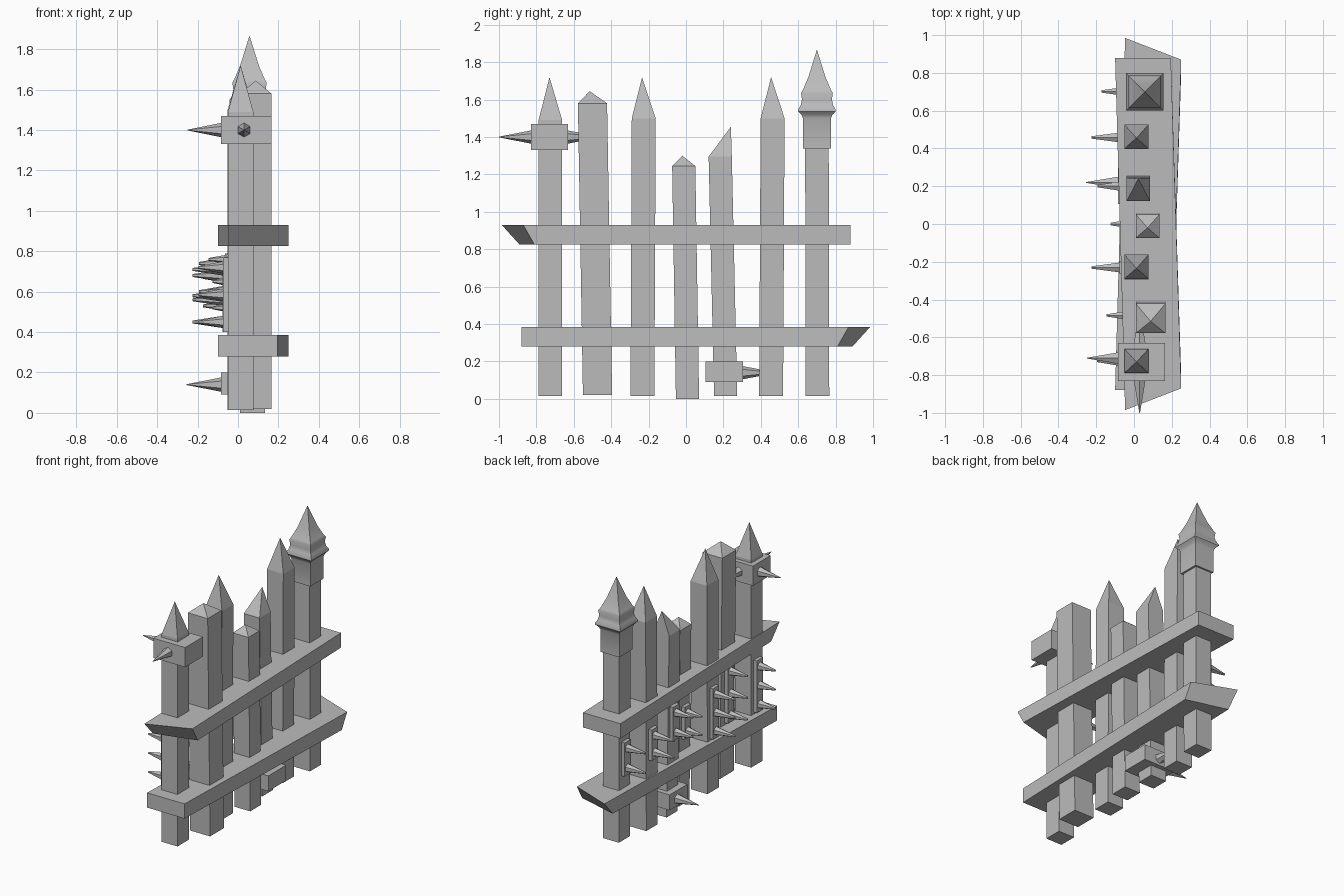
import bpy, bmesh
from math import radians
from mathutils import Vector

if "Cube" in bpy.data.objects:
    bpy.data.objects.remove(bpy.data.objects["Cube"])

GREY = (0.5, 0.5, 0.5, 1)
mat = bpy.data.materials.new("plain_grey")
mat.use_nodes = True
mat.diffuse_color = GREY
mat.node_tree.nodes["Principled BSDF"].inputs["Base Color"].default_value = GREY


def finish(name, bm, smooth_angle=None):
    """Turn a bmesh into a named object with the shared material."""
    bmesh.ops.recalc_face_normals(bm, faces=bm.faces)
    mesh = bpy.data.meshes.new(name)
    bm.to_mesh(mesh)
    bm.free()
    mesh.materials.append(mat)
    if smooth_angle:
        mesh.shade_smooth()
        mesh.set_sharp_from_angle(angle=radians(smooth_angle))
    obj = bpy.data.objects.new(name, mesh)
    bpy.context.collection.objects.link(obj)
    return obj


def square(c, half):
    x, y, z = c
    return [(x + sx * half, y + sy * half, z)
            for sx, sy in ((-1, -1), (1, -1), (1, 1), (-1, 1))]


def loft(name, rings, apex=None, smooth_angle=None):
    """Skin a stack of four-cornered rings, closed by a cap or a point."""
    bm = bmesh.new()
    rows = [[bm.verts.new(p) for p in ring] for ring in rings]
    bm.faces.new(rows[0])
    for a, b in zip(rows, rows[1:]):
        for i in range(4):
            j = (i + 1) % 4
            bm.faces.new((a[i], a[j], b[j], b[i]))
    if apex:
        tip = bm.verts.new(apex)
        for i in range(4):
            bm.faces.new((rows[-1][i], rows[-1][(i + 1) % 4], tip))
    else:
        bm.faces.new(rows[-1])
    return finish(name, bm, smooth_angle)


def box(name, lo, hi):
    def ring(z):
        return [(lo[0], lo[1], z), (hi[0], lo[1], z), (hi[0], hi[1], z), (lo[0], hi[1], z)]
    return loft(name, [ring(lo[2]), ring(hi[2])])


def spike(name, base, direction, length, r=0.035, tip=0.002):
    """Six-sided cone with its wide end at base."""
    d = Vector(direction)
    bm = bmesh.new()
    bmesh.ops.create_cone(bm, cap_ends=True, segments=6, radius1=r, radius2=tip, depth=length)
    bmesh.ops.rotate(bm, verts=bm.verts, matrix=d.to_track_quat("Z", "Y").to_matrix())
    bmesh.ops.translate(bm, verts=bm.verts, vec=Vector(base) + d * length / 2)
    finish(name, bm)


# Pickets: x, bottom y, top y, half width, bottom z, shoulder z, tip y, tip z
pickets = [
    (0.013, -0.725, -0.725, 0.063, 0.015, 1.49, -0.73, 1.72),
    (0.088, -0.473, -0.50, 0.078, 0.02, 1.58, -0.515, 1.645),
    (0.013, -0.233, -0.226, 0.064, 0.015, 1.50, -0.235, 1.72),
    (0.072, 0.008, -0.012, 0.062, 0.0, 1.245, -0.02, 1.30),
    (0.023, 0.212, 0.183, 0.062, 0.015, 1.295, 0.24, 1.455),
    (0.013, 0.455, 0.463, 0.064, 0.015, 1.50, 0.455, 1.72),
    (0.055, 0.703, 0.70, 0.063, 0.015, 1.36, 0.70, 1.42),
]
for n, (x, y0, y1, h, z0, z1, ty, tz) in enumerate(pickets, 1):
    loft(f"picket_{n}", [square((x, y0, z0), h), square((x, y1, z1), h)], (x, ty, tz))

# Flared finial on the tallest post
finial = [(0.075, 1.34), (0.075, 1.50), (0.083, 1.52), (0.10, 1.537), (0.10, 1.547),
          (0.087, 1.57), (0.08, 1.60), (0.085, 1.635), (0.076, 1.65), (0.046, 1.72)]
loft("post_finial", [square((0.057, 0.70, z), h) for h, z in finial],
     (0.057, 0.70, 1.868), smooth_angle=40)


# Rails, each with one square end and one mitred, undercut end
def rail(name, z, side):
    def ring(height, near, far):
        pts = [(-0.047, near), (0.25, far), (0.195, -0.88), (-0.1, -0.88)]
        return [(px, py * side, height) for px, py in pts]
    loft(name, [ring(z, 0.89, 0.81), ring(z + 0.105, 0.985, 0.87)])


rail("upper_rail", 0.825, -1)
rail("lower_rail", 0.28, 1)

# Blocks clamped round two pickets, with long spikes
box("upper_block", (-0.085, -0.83, 1.33), (0.165, -0.63, 1.47))
spike("upper_block_front_spike", (0.03, -0.83, 1.40), (0, -1, 0), 0.17)
spike("upper_block_back_spike", (0.03, -0.63, 1.40), (0, 1, 0), 0.17)
spike("upper_block_side_spike", (-0.085, -0.71, 1.40), (-1, 0, 0), 0.165)
box("lower_block", (-0.085, 0.105, 0.09), (0.165, 0.305, 0.20))
spike("lower_block_back_spike", (0.04, 0.305, 0.14), (0, 1, 0), 0.17)
spike("lower_block_side_spike", (-0.085, 0.22, 0.14), (-1, 0, 0), 0.17)

# Spiked strips on one side: picket index, lowest and highest spike, count, length
strips = [(0, 0.45, 0.72, 3, 0.12), (1, 0.45, 0.76, 3, 0.13), (2, 0.45, 0.71, 3, 0.15),
          (3, 0.52, 0.65, 2, 0.11), (4, 0.60, 0.74, 2, 0.13), (5, 0.56, 0.68, 2, 0.15),
          (6, 0.53, 0.67, 2, 0.14)]
for i, low, high, count, length in strips:
    x, y0, y1, h, z0, z1 = pickets[i][:6]
    y = y0 + (y1 - y0) * 0.4
    face = x - h
    box(f"spike_strip_{i + 1}", (face - 0.025, y - 0.035, low - 0.05),
        (face + 0.02, y + 0.035, high + 0.05))
    for k in range(count):
        z = low + (high - low) * k / (count - 1)
        spike(f"strip_spike_{i + 1}_{k + 1}", (face - 0.025, y, z), (-1, 0, 0),
              length, 0.03, 0.007)
